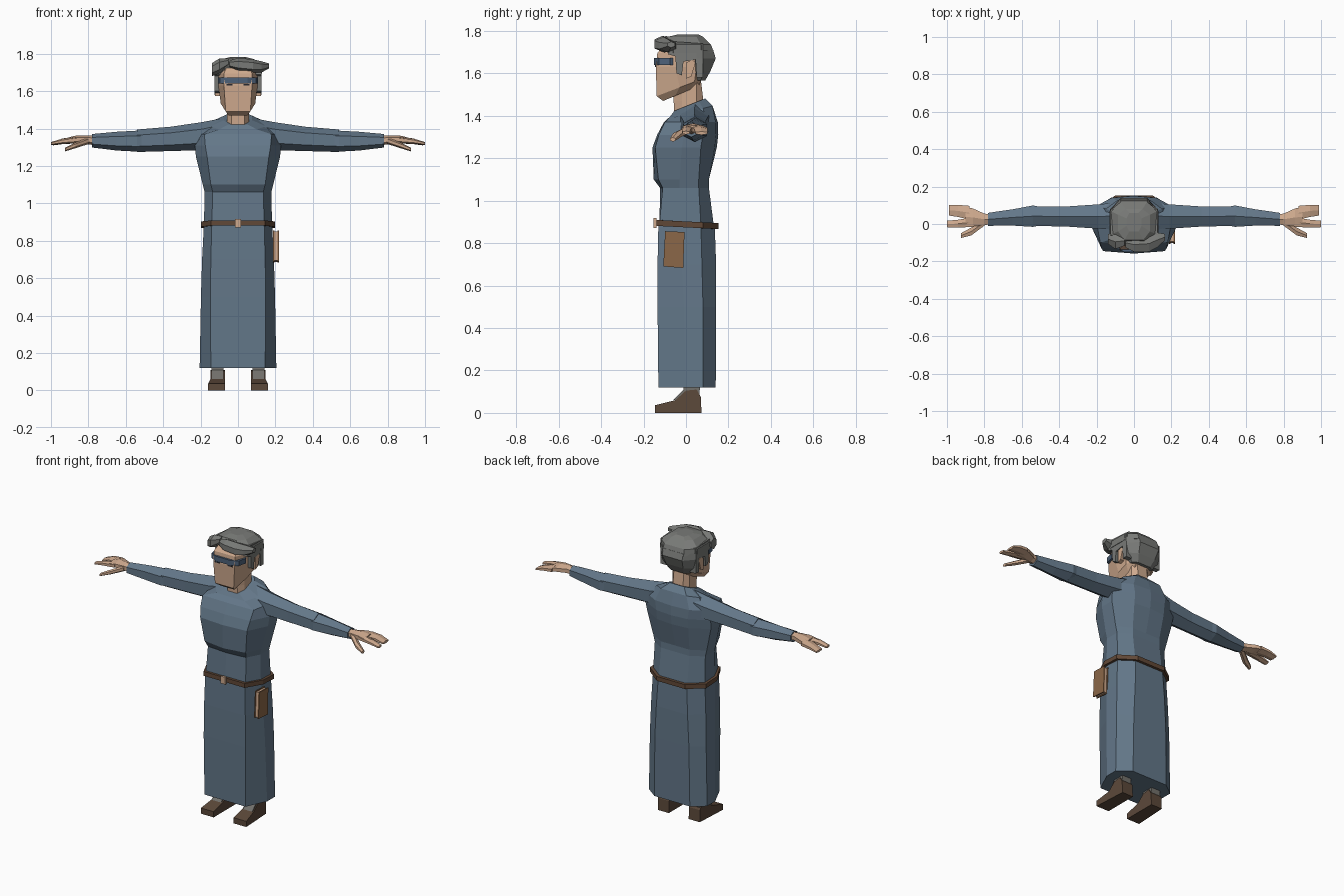
import bpy, bmesh, math
from mathutils import Vector


def material(name, rgb):
    m = bpy.data.materials.new(name)
    m.diffuse_color = (*rgb, 1)
    return m


ROBE = material("slate blue cloth", (0.125, 0.185, 0.25))
SKIN = material("skin", (0.62, 0.40, 0.27))
HAIR = material("grey hair", (0.19, 0.195, 0.185))
BOOT = material("dark brown boot", (0.105, 0.065, 0.042))
BELT = material("brown belt", (0.12, 0.065, 0.038))
LEATHER = material("tan leather", (0.26, 0.135, 0.065))
BAND = material("blue band", (0.075, 0.12, 0.19))
SOCK = material("grey sock", (0.17, 0.165, 0.15))
DARK = material("dark eye", (0.02, 0.022, 0.03))


def make(name, verts, faces, mat):
    bm = bmesh.new()
    vs = [bm.verts.new(v) for v in verts]
    for f in faces:
        bm.faces.new([vs[i] for i in f])
    bmesh.ops.recalc_face_normals(bm, faces=bm.faces)
    me = bpy.data.meshes.new(name)
    bm.to_mesh(me)
    bm.free()
    me.materials.append(mat)
    ob = bpy.data.objects.new(name, me)
    bpy.context.collection.objects.link(ob)
    return ob


def loft(name, rings, mat, closed=False):
    """Skin a row of equal rings; capped unless the row is a closed loop."""
    n, k = len(rings[0]), len(rings)
    verts = [p for r in rings for p in r]
    faces = []
    for i in range(k if closed else k - 1):
        a, b = i * n, (i + 1) % k * n
        faces += [(a + j, a + (j + 1) % n, b + (j + 1) % n, b + j) for j in range(n)]
    if not closed:
        faces += [tuple(range(n)), tuple(range((k - 1) * n, k * n))]
    return make(name, verts, faces, mat)


def section(z, a, f, w, y1, y2, b, k, fc=0, kc=0, tilt=0):
    """Mirrored ten-sided body ring: front half-width, sides, back half-width."""
    half = [(a, f), (w, y1), (w, y2), (b, k)]
    pts = [(0, f - fc)] + half + [(0, k + kc)] + [(-x, y) for x, y in half[::-1]]
    return [(x, y, z + tilt * y) for x, y in pts]


def limb(name, stations, mat, s=1, sides=6):
    """Tube along x: stations of x, y, z, y-radius, z-radius."""
    rings = []
    for x, y, z, ry, rz in stations:
        rings.append([(s * x, y + ry * math.cos(t), z + rz * math.sin(t))
                      for t in (2 * math.pi * (j + 0.5) / sides for j in range(sides))])
    return loft(name, rings, mat)


def prism(name, profile, x0, x1, mat, inset=0):
    """Side profile (y, z) extruded across x."""
    return loft(name, [[(x, y, z) for y, z in profile] for x in (x0, x1)], mat)


def box(name, lo, hi, mat):
    return prism(name, [(lo[1], lo[2]), (hi[1], lo[2]), (hi[1], hi[2]), (lo[1], hi[2])],
                 lo[0], hi[0], mat)


# Skirt
loft("robe_skirt", [
    section(0.12, 0.145, -0.13, 0.205, 0.00, 0.08, 0.125, 0.14),
    section(0.50, 0.148, -0.134, 0.198, -0.01, 0.08, 0.12, 0.142),
    section(0.70, 0.145, -0.134, 0.192, -0.02, 0.075, 0.11, 0.142),
    section(0.89, 0.14, -0.13, 0.182, -0.03, 0.07, 0.10, 0.135)], ROBE)

# Bodice, chest and shoulder yoke
loft("robe_bodice", [
    section(0.89, 0.14, -0.125, 0.182, -0.03, 0.07, 0.10, 0.13),
    section(1.06, 0.135, -0.11, 0.178, -0.03, 0.06, 0.10, 0.108, 0.012),
    section(1.10, 0.145, -0.13, 0.188, -0.03, 0.06, 0.10, 0.108, 0.022),
    section(1.25, 0.165, -0.145, 0.225, -0.02, 0.07, 0.11, 0.135, 0.013, 0.01),
    section(1.31, 0.175, -0.128, 0.23, -0.01, 0.08, 0.11, 0.142, 0.008, 0.01),
    section(1.37, 0.18, -0.10, 0.195, -0.02, 0.10, 0.12, 0.14, 0.004, 0.01),
    section(1.415, 0.10, -0.075, 0.15, -0.01, 0.08, 0.09, 0.125, 0, 0, 0.25),
    section(1.445, 0.05, -0.055, 0.075, 0.00, 0.06, 0.05, 0.09, 0, 0, 0.4)], ROBE)

# Belt loop and buckle
belt = []
outer = section(0.888, 0.145, -0.14, 0.198, -0.03, 0.08, 0.10, 0.153, 0, 0, -0.05)
for x, y, z in outer:
    ix, iy = x * 0.88, y * 0.88
    belt.append([(x, y, z - 0.014), (x, y, z + 0.014), (ix, iy, z + 0.014), (ix, iy, z - 0.014)])
loft("belt", belt, BELT, closed=True)
box("belt_buckle", (-0.016, -0.152, 0.872), (0.016, -0.138, 0.918), SKIN)

# Hanging book: two covers around a page block
for x0, x1, label, mat, g in ((0.188, 0.194, "inner_cover", LEATHER, 0),
                              (0.194, 0.212, "pages", SKIN, 0.005),
                              (0.212, 0.219, "outer_cover", LEATHER, 0)):
    prism("book_" + label, [(-0.107 + g, 0.69 + g), (-0.013 - g, 0.683 + g),
                            (-0.007 - g, 0.852 - g), (-0.098 + g, 0.856 - g)], x0, x1, mat)

for s, side in ((1, "left"), (-1, "right")):
    # Sleeves: upper arm and forearm
    limb(side + "_upper_sleeve", [
        (0.06, 0.045, 1.39, 0.085, 0.07), (0.19, 0.04, 1.36, 0.075, 0.075),
        (0.36, 0.04, 1.345, 0.062, 0.065), (0.54, 0.042, 1.335, 0.06, 0.06)], ROBE, s)
    limb(side + "_fore_sleeve", [
        (0.47, 0.042, 1.335, 0.05, 0.052), (0.54, 0.042, 1.333, 0.066, 0.056),
        (0.65, 0.035, 1.333, 0.05, 0.05), (0.78, 0.025, 1.335, 0.04, 0.036)], ROBE, s)
    # Hands
    limb(side + "_palm", [
        (0.75, 0.025, 1.335, 0.03, 0.026), (0.80, 0.025, 1.34, 0.035, 0.024),
        (0.86, 0.035, 1.342, 0.055, 0.022), (0.90, 0.038, 1.338, 0.062, 0.017)], SKIN, s)
    limb(side + "_outer_fingers", [
        (0.88, 0.06, 1.338, 0.043, 0.018), (0.94, 0.07, 1.332, 0.037, 0.015),
        (0.99, 0.073, 1.318, 0.032, 0.008)], SKIN, s)
    limb(side + "_index_finger", [
        (0.86, 0.01, 1.34, 0.03, 0.018), (0.94, 0.002, 1.332, 0.024, 0.014),
        (1.0, 0.0, 1.32, 0.02, 0.008)], SKIN, s)
    limb(side + "_thumb", [
        (0.80, 0.01, 1.335, 0.022, 0.018), (0.87, -0.04, 1.31, 0.024, 0.015),
        (0.925, -0.062, 1.288, 0.015, 0.01)], SKIN, s)
    # Boots and ankles
    boot = [(-0.145, 0), (0.073, 0), (0.07, 0.075), (0.05, 0.11), (0.0, 0.105),
            (-0.05, 0.06), (-0.145, 0.036)]
    loft(side + "_boot", [[(s * (x + 0.012 * (y < -0.1) * m), y, z) for y, z in boot]
                          for x, m in ((0.07, 0), (0.148, 1))], BOOT)
    prism(side + "_sock", [(-0.06, 0.06), (0.06, 0.06), (0.07, 0.16), (-0.01, 0.16),
                           (-0.012, 0.11)], s * 0.077, s * 0.142, SOCK)
    # Ears and eye slits
    prism(side + "_ear", [(0.0, 0 + 1.575), (0.025, 1.585), (0.045, 1.65), (0.03, 1.665),
                          (0.0, 1.65)], s * 0.095, s * 0.122, SKIN)
    box(side + "_eye", (s * 0.03, -0.147, 1.63), (s * 0.062, -0.139, 1.638), DARK)
    # Sideburns and side hair
    prism(side + "_side_hair", [(-0.085, 1.69), (-0.05, 1.68), (-0.045, 1.60), (-0.02, 1.59),
                                (-0.012, 1.655), (0.045, 1.665), (0.05, 1.58), (0.08, 1.58),
                                (0.08, 1.74), (-0.06, 1.75)], s * 0.085, s * 0.125, HAIR)

# Neck
loft("neck", [
    section(1.37, 0.035, -0.055, 0.06, -0.02, 0.05, 0.035, 0.085),
    section(1.47, 0.035, -0.058, 0.06, -0.02, 0.05, 0.035, 0.082),
    section(1.57, 0.035, -0.07, 0.06, -0.02, 0.05, 0.035, 0.07)], SKIN)

# Head with angled jaw
loft("head", [
    section(1.515, 0.05, -0.108, 0.06, -0.05, 0.02, 0.045, 0.06, 0, 0, 0.42),
    section(1.545, 0.066, -0.138, 0.092, -0.03, 0.04, 0.05, 0.075, 0, 0, 0.38),
    section(1.63, 0.075, -0.142, 0.105, -0.05, 0.05, 0.06, 0.09),
    section(1.695, 0.075, -0.135, 0.105, -0.05, 0.05, 0.06, 0.10),
    section(1.74, 0.055, -0.10, 0.085, -0.05, 0.05, 0.05, 0.08)], SKIN)

# Blue eye band wrapped around the front of the face
band = [(-0.108, -0.075), (-0.096, -0.128), (-0.05, -0.15), (0.05, -0.15),
        (0.096, -0.128), (0.108, -0.075)]
loft("eye_band", [[(x, y, 1.64), (x, y, 1.672), (x * 0.9, y + 0.02, 1.672),
                   (x * 0.9, y + 0.02, 1.64)] for x, y in band], BAND)

# Hair: crown, back and swept fringe
loft("hair_crown", [
    section(1.695, 0.07, -0.10, 0.128, -0.06, 0.07, 0.075, 0.132),
    section(1.735, 0.075, -0.115, 0.13, -0.06, 0.07, 0.07, 0.118),
    section(1.772, 0.05, -0.085, 0.085, -0.04, 0.05, 0.045, 0.08),
    section(1.783, 0.025, -0.04, 0.04, -0.01, 0.03, 0.025, 0.06)], HAIR)
loft("hair_back", [
    section(1.565, 0.05, 0.03, 0.075, 0.05, 0.07, 0.045, 0.09),
    section(1.61, 0.07, 0.03, 0.11, 0.05, 0.08, 0.06, 0.115),
    section(1.67, 0.08, 0.03, 0.125, 0.05, 0.08, 0.07, 0.14),
    section(1.71, 0.08, 0.03, 0.127, 0.05, 0.08, 0.07, 0.128)], HAIR)
limb("hair_fringe", [
    (-0.045, -0.10, 1.745, 0.03, 0.02), (0.0, -0.11, 1.742, 0.045, 0.035),
    (0.08, -0.105, 1.735, 0.05, 0.036), (0.125, -0.085, 1.73, 0.045, 0.03),
    (0.165, -0.07, 1.735, 0.02, 0.014)], HAIR)
limb("hair_tuft", [
    (-0.05, -0.09, 1.755, 0.03, 0.02), (-0.10, -0.095, 1.735, 0.045, 0.04),
    (-0.14, -0.08, 1.715, 0.03, 0.035)], HAIR)
